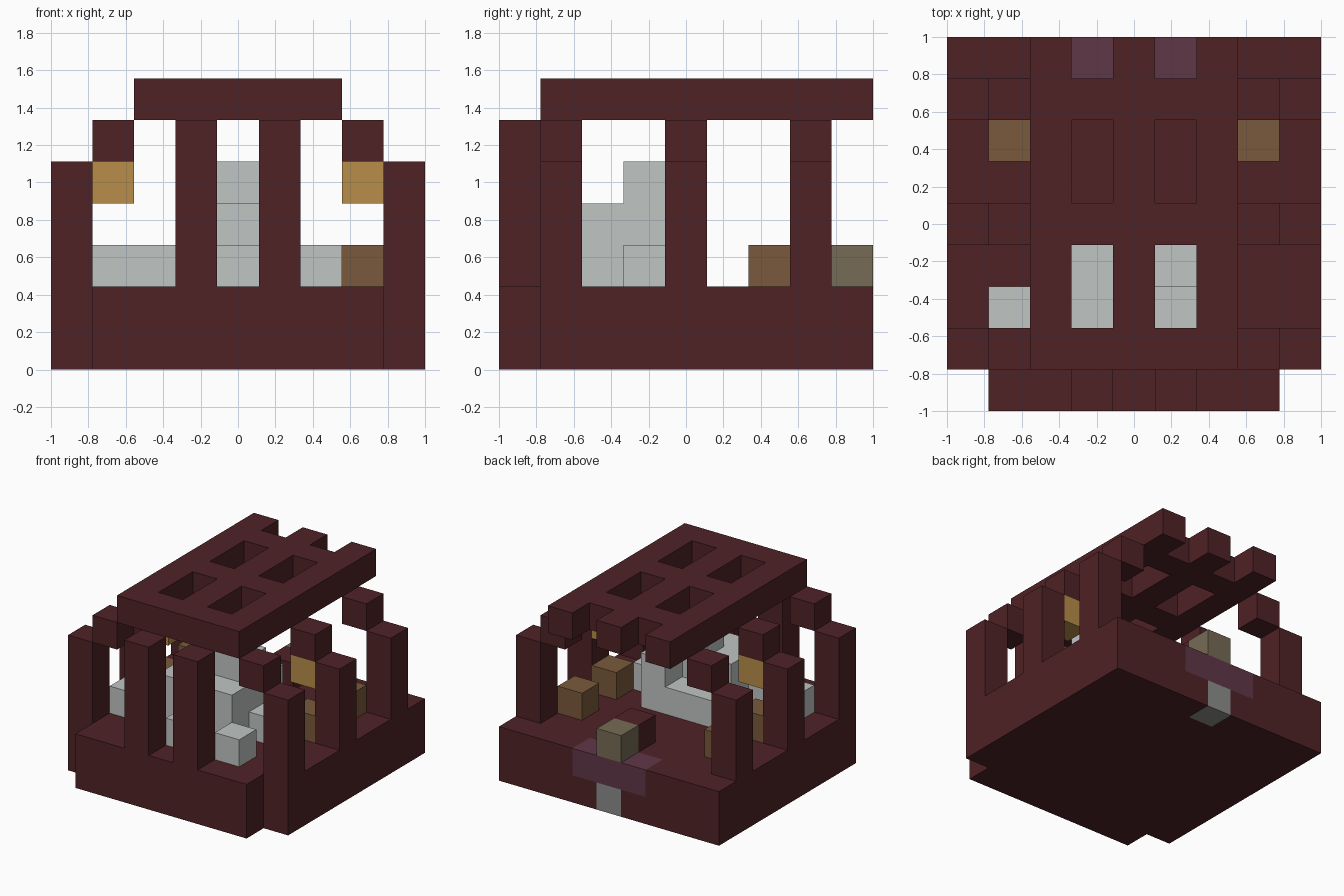
import bpy
import bmesh
from mathutils import Vector

U = 2 / 9  # edge of one building block

default = bpy.data.objects.get("Cube")
if default:
    bpy.data.objects.remove(default, do_unlink=True)


def make_material(name, rgb):
    mat = bpy.data.materials.new(name)
    mat.use_nodes = True
    mat.diffuse_color = (*rgb, 1)
    bsdf = next(n for n in mat.node_tree.nodes if n.type == "BSDF_PRINCIPLED")
    bsdf.inputs["Base Color"].default_value = (*rgb, 1)
    bsdf.inputs["Roughness"].default_value = 0.9
    return mat


red = make_material("dark red", (0.08, 0.016, 0.019))
white = make_material("pale grey", (0.53, 0.56, 0.55))
gold = make_material("gold", (0.48, 0.27, 0.068))
brown = make_material("brown", (0.195, 0.102, 0.045))
olive = make_material("olive grey", (0.18, 0.147, 0.093))
purple = make_material("purple", (0.117, 0.038, 0.063))
stone = make_material("stone grey", (0.27, 0.265, 0.26))

parts = {}   # part name -> (material, set of block cells)
filled = set()


def blocks(part, mat, xs, ys, zs):
    """Add a cuboid of blocks, given inclusive cell ranges, to a part."""
    cells = parts.setdefault(part, (mat, set()))[1]
    for x in range(xs[0], xs[-1] + 1):
        for y in range(ys[0], ys[-1] + 1):
            for z in range(zs[0], zs[-1] + 1):
                if (x, y, z) not in filled:
                    cells.add((x, y, z))
                    filled.add((x, y, z))


# Painted rear of the base, placed first so the base fills in around it
blocks("rear_band", purple, [3, 5], [8], [1])
blocks("rear_foot", stone, [4], [8], [0])
blocks("rear_knob", olive, [4], [8], [2])

# Base slab with a narrower front step
blocks("base", red, [0, 8], [1, 8], [0, 1])
blocks("base", red, [1, 7], [0], [0, 1])
blocks("floor_block", red, [4], [7], [2])

# Side ribs stepping inward to the roof, mirrored left and right
for side, name in ((0, "right"), (8, "left")):
    inner = abs(side - 1)
    for row in (1, 4, 7):
        blocks(name + "_ribs", red, [side], [row], [2, 4])
        blocks(name + "_ribs", red, [inner], [row], [5])
    blocks(name + "_lantern", gold, [inner], [4], [4])
    for row in (4, 6):
        blocks(name + "_floor_crates", brown, [inner], [row], [2])

# Front posts
for x in (3, 5):
    blocks("front_posts", red, [x], [0], [2, 5])

# Roof: three long beams joined by cross beams
for x in (2, 4, 6):
    blocks("roof", red, [x], [1, 8], [6])
for y in (1, 4, 7):
    blocks("roof", red, [2, 6], [y], [6])

# Pale heap in the middle
for xs, ys, top in (
    ([1, 2], [2], 2), ([3, 5], [2], 3), ([3], [3], 3), ([4, 5], [3], 4),
    ([6], [3], 2), ([3, 4], [4], 2), ([5], [4], 3), ([4], [1], 2), ([6], [1], 2),
):
    blocks("pale_heap", white, xs, ys, [2, top])


def build(name, mat, cells):
    """Make the outer skin of a part, leaving out faces between blocks."""
    bm = bmesh.new()
    for cell in sorted(cells):
        for axis in range(3):
            for sign in (-1, 1):
                step = Vector((0, 0, 0))
                step[axis] = sign
                if tuple(int(c) for c in Vector(cell) + step) in filled:
                    continue
                u, v = Vector((0, 0, 0)), Vector((0, 0, 0))
                u[(axis + 1) % 3] = 0.5
                v[(axis + 2) % 3] = 0.5 * sign
                mid = Vector(cell) + step / 2 + Vector((-4, -4, 0.5))
                ring = (mid - u - v, mid + u - v, mid + u + v, mid - u + v)
                bm.faces.new([bm.verts.new(p * U) for p in ring])
    bmesh.ops.remove_doubles(bm, verts=bm.verts, dist=0.001)
    mesh = bpy.data.meshes.new(name)
    bm.to_mesh(mesh)
    bm.free()
    mesh.materials.append(mat)
    bpy.context.collection.objects.link(bpy.data.objects.new(name, mesh))


for name, (mat, cells) in parts.items():
    build(name, mat, cells)
